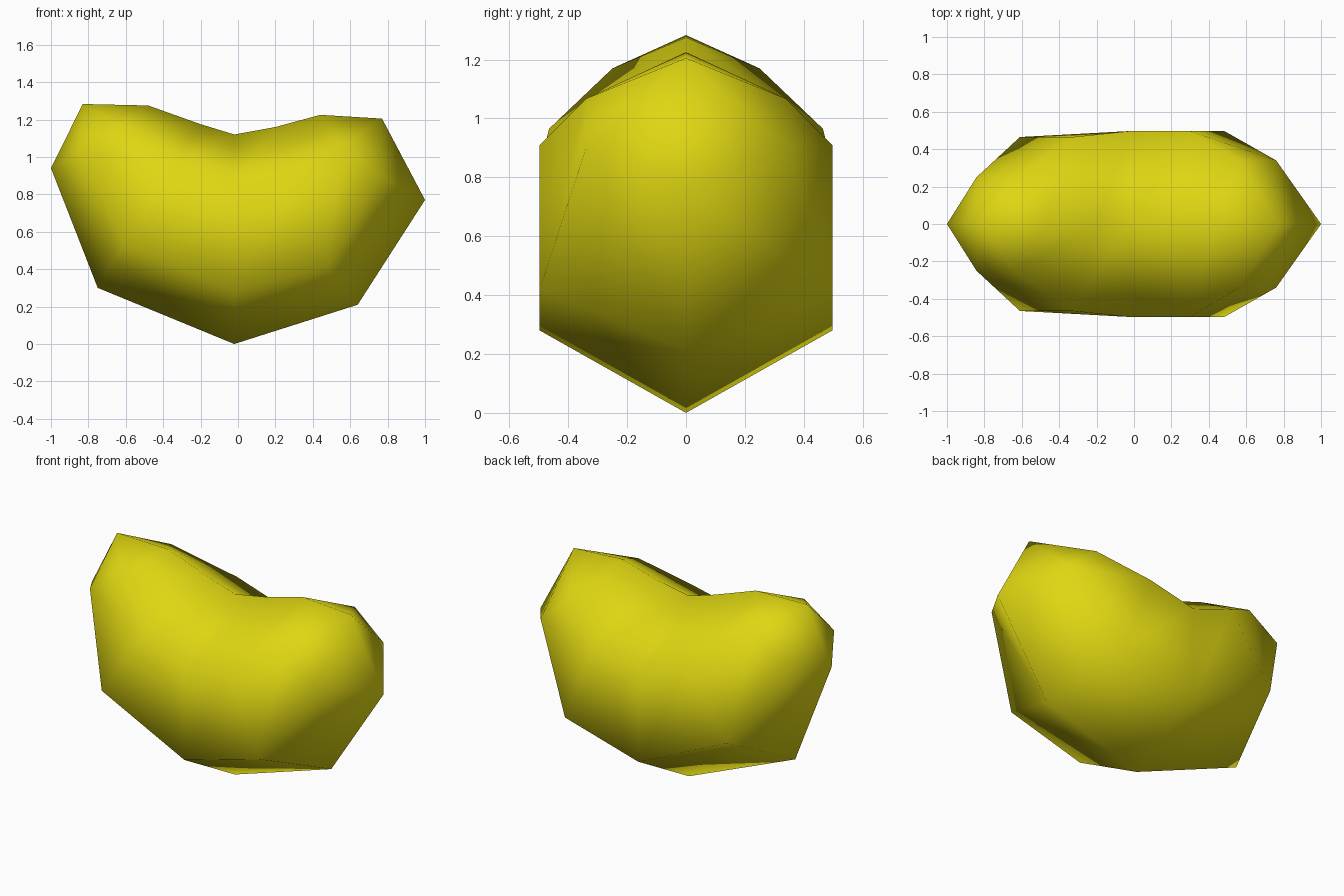
import bpy, bmesh

if "Cube" in bpy.data.objects:
    bpy.data.objects.remove(bpy.data.objects["Cube"])

yellow = bpy.data.materials.new("bright yellow")
yellow.diffuse_color = (0.74, 0.68, 0.006, 1)
yellow.use_nodes = True
yellow.node_tree.nodes["Principled BSDF"].inputs["Base Color"].default_value = yellow.diffuse_color

# Six-sided rings along the bent bean, as (x, z) of the top, upper side,
# lower side and bottom corners, then the half width of the side corners
rings = [
    ((-0.48, 1.275), (-0.636, 1.17), (-0.842, 1.03), (-1.00, 0.94), 0.25),
    ((-0.20, 1.175), (-0.33, 0.965), (-0.61, 0.54), (-0.75, 0.30), 0.465),
    ((-0.02, 1.12), (-0.02, 0.84), (-0.02, 0.28), (-0.02, 0.00), 0.497),
    ((0.20, 1.16), (0.30, 0.91), (0.483, 0.42), (0.64, 0.21), 0.497),
    ((0.44, 1.225), (0.563, 1.067), (0.76, 0.898), (1.00, 0.77), 0.34),
]
poles = [(-0.83, 1.283), (0.77, 1.205)]

bm = bmesh.new()
loops = []
for top, upper, lower, bottom, w in rings:
    corners = [(top, 0), (upper, w), (lower, w), (bottom, 0), (lower, -w), (upper, -w)]
    loops.append([bm.verts.new((x, y, z)) for (x, z), y in corners])

# Skin between neighbouring rings
for r, s in zip(loops, loops[1:]):
    for i in range(6):
        j = (i + 1) % 6
        bm.faces.new((r[i], r[j], s[j], s[i]))

# Pointed caps at both ends
for (x, z), loop in zip(poles, (loops[0], loops[-1])):
    tip = bm.verts.new((x, 0, z))
    for i in range(6):
        bm.faces.new((loop[i], loop[(i + 1) % 6], tip))

bmesh.ops.recalc_face_normals(bm, faces=bm.faces[:])
for f in bm.faces:
    f.smooth = True

mesh = bpy.data.meshes.new("bean")
bm.to_mesh(mesh)
bm.free()
mesh.materials.append(yellow)
bean = bpy.data.objects.new("bean", mesh)
bpy.context.collection.objects.link(bean)
